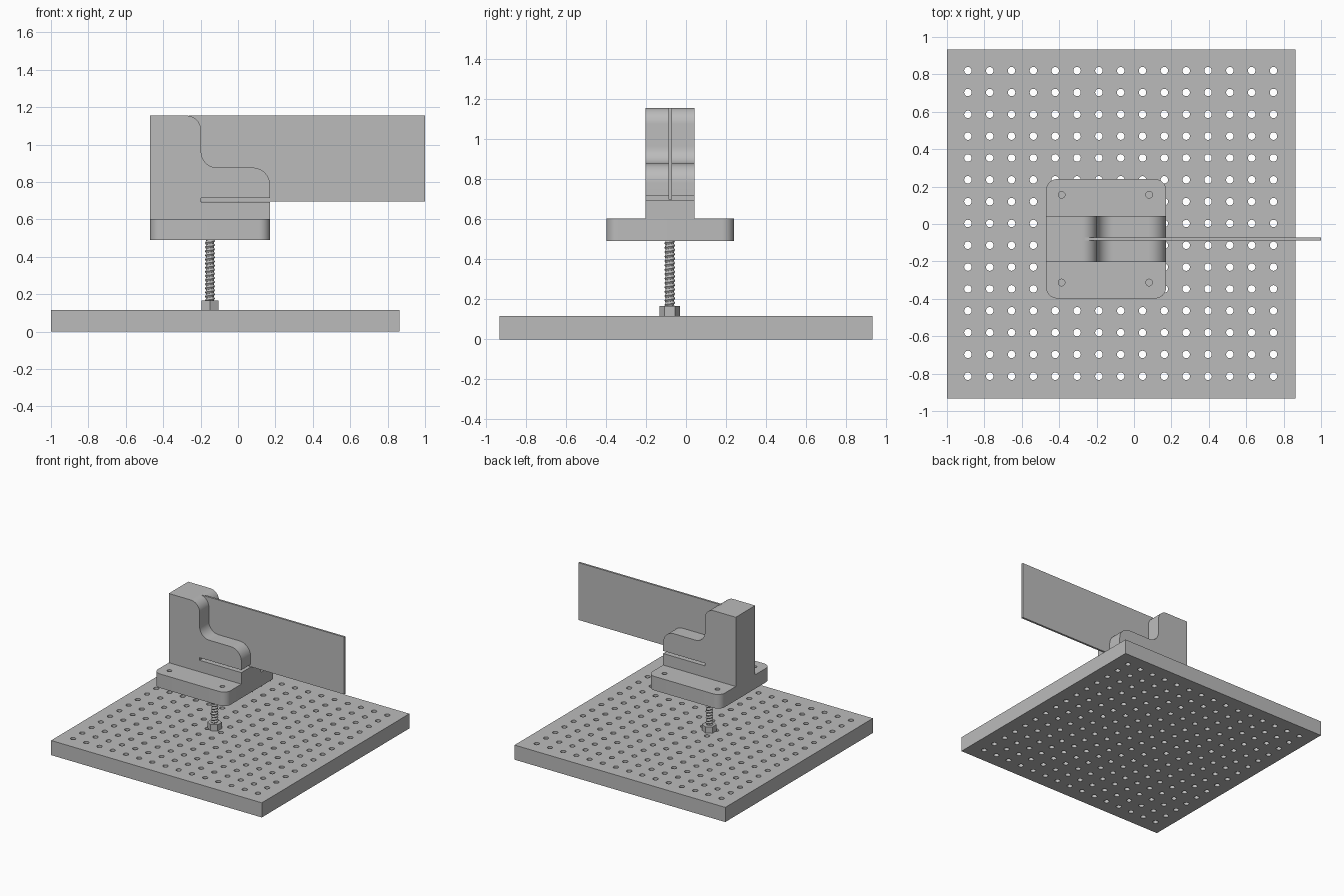
import bpy, bmesh
from math import sin, cos, pi, radians
from mathutils import Matrix, Vector

default = bpy.data.objects.get("Cube")
if default:
    bpy.data.objects.remove(default, do_unlink=True)

grey = bpy.data.materials.new("neutral_grey")
grey.use_nodes = True
grey.diffuse_color = (0.5, 0.5, 0.5, 1)
grey.node_tree.nodes["Principled BSDF"].inputs["Base Color"].default_value = (0.5, 0.5, 0.5, 1)


def make(name, bm):
    bmesh.ops.recalc_face_normals(bm, faces=bm.faces[:])
    mesh = bpy.data.meshes.new(name)
    bm.to_mesh(mesh)
    bm.free()
    mesh.materials.append(grey)
    obj = bpy.data.objects.new(name, mesh)
    bpy.context.collection.objects.link(obj)
    return obj


def activate(obj):
    bpy.ops.object.select_all(action="DESELECT")
    obj.select_set(True)
    bpy.context.view_layer.objects.active = obj


def smooth(obj):
    activate(obj)
    bpy.ops.object.shade_smooth_by_angle(angle=radians(30))


def arc(cx, cy, r, start, end, steps=12):
    angles = [radians(start + (end - start) * i / steps) for i in range(steps + 1)]
    return [(cx + r * cos(a), cy + r * sin(a)) for a in angles]


def prism(name, points, offset):
    """Extrude a closed outline of 3D points along offset."""
    bm = bmesh.new()
    face = bm.faces.new([bm.verts.new(p) for p in points])
    new = bmesh.ops.extrude_face_region(bm, geom=[face])["geom"]
    verts = [v for v in new if isinstance(v, bmesh.types.BMVert)]
    bmesh.ops.translate(bm, verts=verts, vec=Vector(offset))
    return make(name, bm)


def box(name, x0, x1, y0, y1, z0, z1):
    outline = [(x0, y0, z0), (x1, y0, z0), (x1, y1, z0), (x0, y1, z0)]
    return prism(name, outline, (0, 0, z1 - z0))


def cylinder(bm, x, y, z0, z1, r, sides, turn=0):
    place = Matrix.Translation((x, y, (z0 + z1) / 2)) @ Matrix.Rotation(turn, 4, "Z")
    bmesh.ops.create_cone(bm, cap_ends=True, segments=sides, radius1=r, radius2=r,
                          depth=z1 - z0, matrix=place)


def drill(obj, centres, r, z0, z1):
    """Cut round holes, then remove the cutter."""
    bm = bmesh.new()
    for x, y in centres:
        cylinder(bm, x, y, z0, z1, r, 20)
    cutter = make("hole_cutter", bm)
    cutter.hide_render = True
    mod = obj.modifiers.new("holes", "BOOLEAN")
    mod.operation = "DIFFERENCE"
    mod.solver = "EXACT"
    mod.object = cutter
    activate(obj)
    bpy.ops.object.modifier_apply(modifier=mod.name)
    bpy.data.objects.remove(cutter, do_unlink=True)


# Perforated base plate
PLATE_TOP = 0.117
plate = box("base_plate", -1, 0.863, -0.932, 0.932, 0, PLATE_TOP)
pitch = 0.1167
grid = [(-0.888 + pitch * i, -0.814 + pitch * j) for i in range(15) for j in range(15)]
drill(plate, grid, 0.02, -0.1, 0.2)
smooth(plate)

# Mounting block with rounded corners and four blind holes
X0, X1, Y0, Y1, R = -0.47, 0.172, -0.398, 0.24, 0.06
BLOCK_Z, BLOCK_TOP = 0.49, 0.602
corners = (arc(X1 - R, Y1 - R, R, 0, 90) + arc(X0 + R, Y1 - R, R, 90, 180)
           + arc(X0 + R, Y0 + R, R, 180, 270) + arc(X1 - R, Y0 + R, R, 270, 360))
block = prism("mounting_block", [(x, y, BLOCK_Z) for x, y in corners],
              (0, 0, BLOCK_TOP - BLOCK_Z))
drill(block, [(x, y) for x in (-0.387, 0.081) for y in (-0.313, 0.156)],
      0.018, 0.54, 0.7)
smooth(block)

# Stepped blade holder, its side outline includes the clamping slot
outline = [(X0, BLOCK_TOP), (X1, BLOCK_TOP), (X1, 0.694), (-0.197, 0.694),
           (-0.197, 0.715), (X1, 0.715)]
outline += arc(X1 - 0.095, 0.782, 0.095, 0, 90)
outline += arc(-0.112, 0.962, 0.085, 270, 180)
outline += arc(-0.277, 1.075, 0.08, 0, 90)
outline += [(X0, 1.155)]
holder = prism("blade_holder", [(x, -0.203, z) for x, z in outline], (0, 0.246, 0))
smooth(holder)

# Thin upright blade held in the holder
box("blade", -0.265, 1, -0.087, -0.071, 0.697, 1.1545)

# Threaded post: a screwed tooth profile around a solid core
SX, SY = -0.15, -0.081
bm = bmesh.new()
tooth = [bm.verts.new(p) for p in ((0.02, 0, 0), (0.027, 0, 0.011), (0.02, 0, 0.022))]
bm.edges.new(tooth[:2])
bm.edges.new(tooth[1:])
thread = make("post_thread", bm)
screw = thread.modifiers.new("thread", "SCREW")
screw.axis = "Z"
screw.screw_offset = 0.022
screw.iterations = 18
screw.steps = screw.render_steps = 24
activate(thread)
bpy.ops.object.modifier_apply(modifier=screw.name)
bm = bmesh.new()
bm.from_mesh(thread.data)
bmesh.ops.remove_doubles(bm, verts=bm.verts[:], dist=0.0002)
bmesh.ops.recalc_face_normals(bm, faces=bm.faces[:])
# Turn the surface outward if the helix came out inverted
if sum(f.normal.dot(f.calc_center_median() * Vector((1, 1, 0))) for f in bm.faces) < 0:
    bmesh.ops.reverse_faces(bm, faces=bm.faces[:])
bm.to_mesh(thread.data)
bm.free()
thread.location = (SX, SY, 0.1)
smooth(thread)

bm = bmesh.new()
cylinder(bm, SX, SY, 0.1, 0.5, 0.0205, 24)
smooth(make("post_core", bm))

# Hexagonal nut, corners along y
bm = bmesh.new()
cylinder(bm, SX, SY, PLATE_TOP, 0.167, 0.052, 6)
nut = make("hex_nut", bm)
ys = [v.co.y for v in nut.data.vertices]
if max(ys) - min(ys) < 0.1:
    nut.data.transform(Matrix.Translation((SX, SY, 0)) @ Matrix.Rotation(pi / 2, 4, "Z")
                       @ Matrix.Translation((-SX, -SY, 0)))
